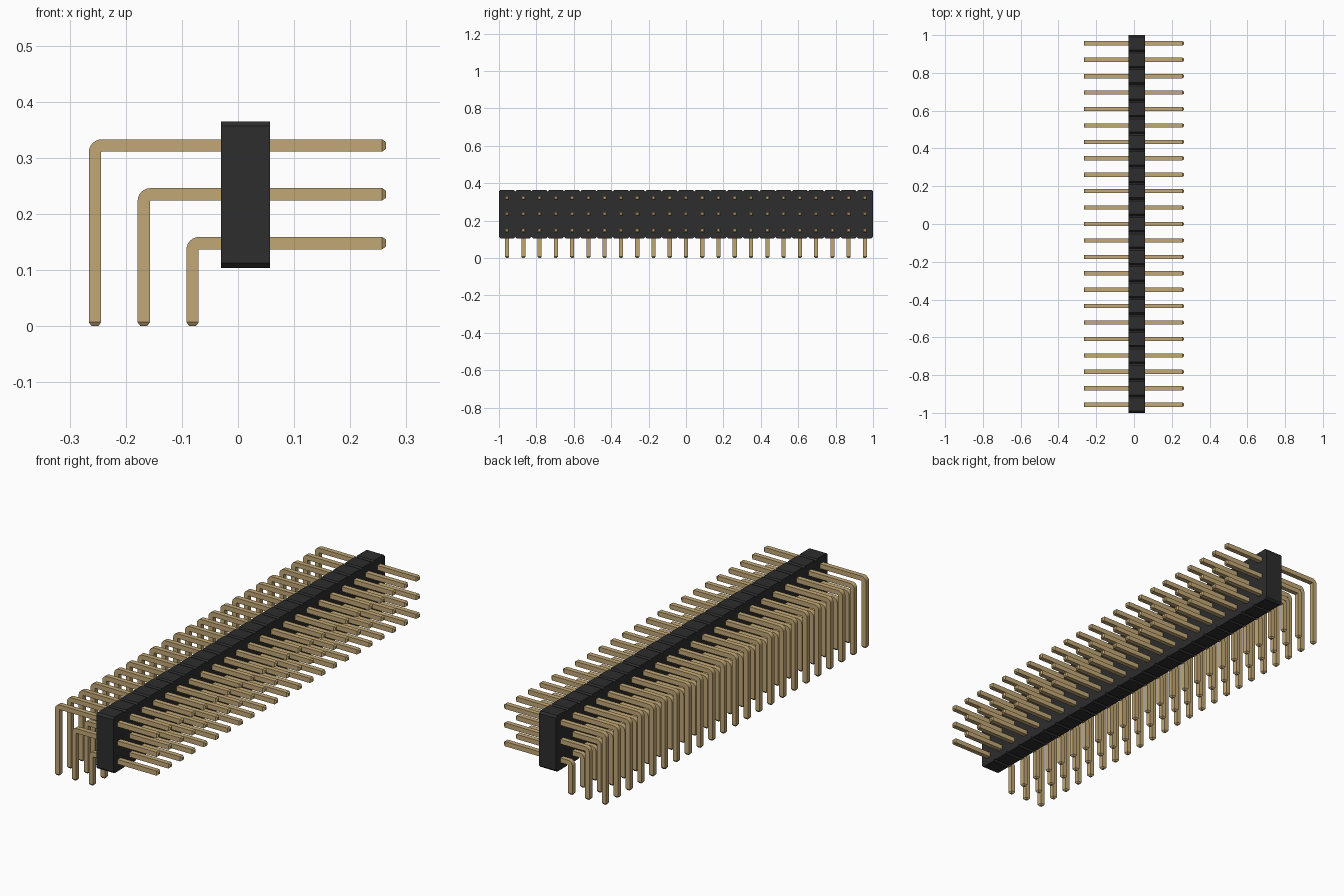
import bpy, bmesh, math
from mathutils import Vector

if "Cube" in bpy.data.objects:
    bpy.data.objects.remove(bpy.data.objects["Cube"])

COUNT = 23
PITCH = 2 / COUNT
HALF = 0.011            # half thickness of a pin
BODY_X = (-0.03, 0.057)
BODY_Z = (0.104, 0.365)
CHAMFER = PITCH / 10
TIP_X = 0.264
FIRST_Y = -1 + PITCH / 2


def material(name, color):
    mat = bpy.data.materials.new(name)
    mat.use_nodes = True
    mat.diffuse_color = (*color, 1)
    mat.node_tree.nodes["Principled BSDF"].inputs["Base Color"].default_value = (*color, 1)
    return mat


def finish(bm, name, mat):
    bmesh.ops.recalc_face_normals(bm, faces=bm.faces)
    mesh = bpy.data.meshes.new(name)
    bm.to_mesh(mesh)
    bm.free()
    mesh.materials.append(mat)
    obj = bpy.data.objects.new(name, mesh)
    bpy.context.collection.objects.link(obj)
    return obj


black = material("black plastic", (0.026, 0.026, 0.026))
gold = material("gold metal", (0.54, 0.39, 0.18))

# Housing: a row of chamfered cells joined side by side, extruded along x
bm = bmesh.new()
z0, z1 = BODY_Z
for i in range(COUNT):
    a = -1 + i * PITCH
    b, c = a + PITCH, CHAMFER
    outline = [(a + c, z0), (b - c, z0), (b, z0 + c), (b, z1 - c),
               (b - c, z1), (a + c, z1), (a, z1 - c), (a, z0 + c)]
    bm.faces.new([bm.verts.new((BODY_X[0], y, z)) for y, z in outline])
bmesh.ops.remove_doubles(bm, verts=bm.verts, dist=0.0005)
back = list(bm.faces)
new = bmesh.ops.extrude_face_region(bm, geom=back, use_keep_orig=True)["geom"]
bmesh.ops.translate(bm, vec=(BODY_X[1] - BODY_X[0], 0, 0),
                    verts=[v for v in new if isinstance(v, bmesh.types.BMVert)])
finish(bm, "housing", black)


# Bent pin: square rings swept from the horizontal tip round the bend to the foot
def bent_pin(name, leg_x, arm_z):
    bm = bmesh.new()
    rings = []

    def ring(center, across, half):
        cx, cz = center
        n = Vector((across[0], 0, across[1])) * half
        s = Vector((0, half, 0))
        p = Vector((cx, FIRST_Y, cz))
        rings.append([bm.verts.new(p + q) for q in (n + s, n - s, -n - s, s - n)])

    bend = HALF + 0.001
    taper, tip_half = 0.007, 0.006
    ring((TIP_X, arm_z), (0, 1), tip_half)
    ring((TIP_X - taper, arm_z), (0, 1), HALF)
    steps = 6
    for i in range(steps + 1):
        t = math.pi / 2 * (1 + i / steps)
        d = (math.cos(t), math.sin(t))
        ring((leg_x + bend + d[0] * bend, arm_z - bend + d[1] * bend), d, HALF)
    ring((leg_x, taper), (-1, 0), HALF)
    ring((leg_x, 0), (-1, 0), tip_half)
    for r, s in zip(rings, rings[1:]):
        for k in range(4):
            m = (k + 1) % 4
            bm.faces.new((r[k], r[m], s[m], s[k]))
    bm.faces.new(rings[0])
    bm.faces.new(rings[-1])
    obj = finish(bm, name, gold)

    bpy.ops.object.select_all(action="DESELECT")
    obj.select_set(True)
    bpy.context.view_layer.objects.active = obj
    bpy.ops.object.shade_smooth_by_angle(angle=math.radians(25))
    row = obj.modifiers.new("row", "ARRAY")
    row.count = COUNT
    row.use_relative_offset = False
    row.use_constant_offset = True
    row.constant_offset_displace = (0, PITCH, 0)


for i, label in enumerate(("lower", "middle", "upper")):
    bent_pin(label + "_pins", -0.081 - i * PITCH, 0.148 + i * PITCH)
